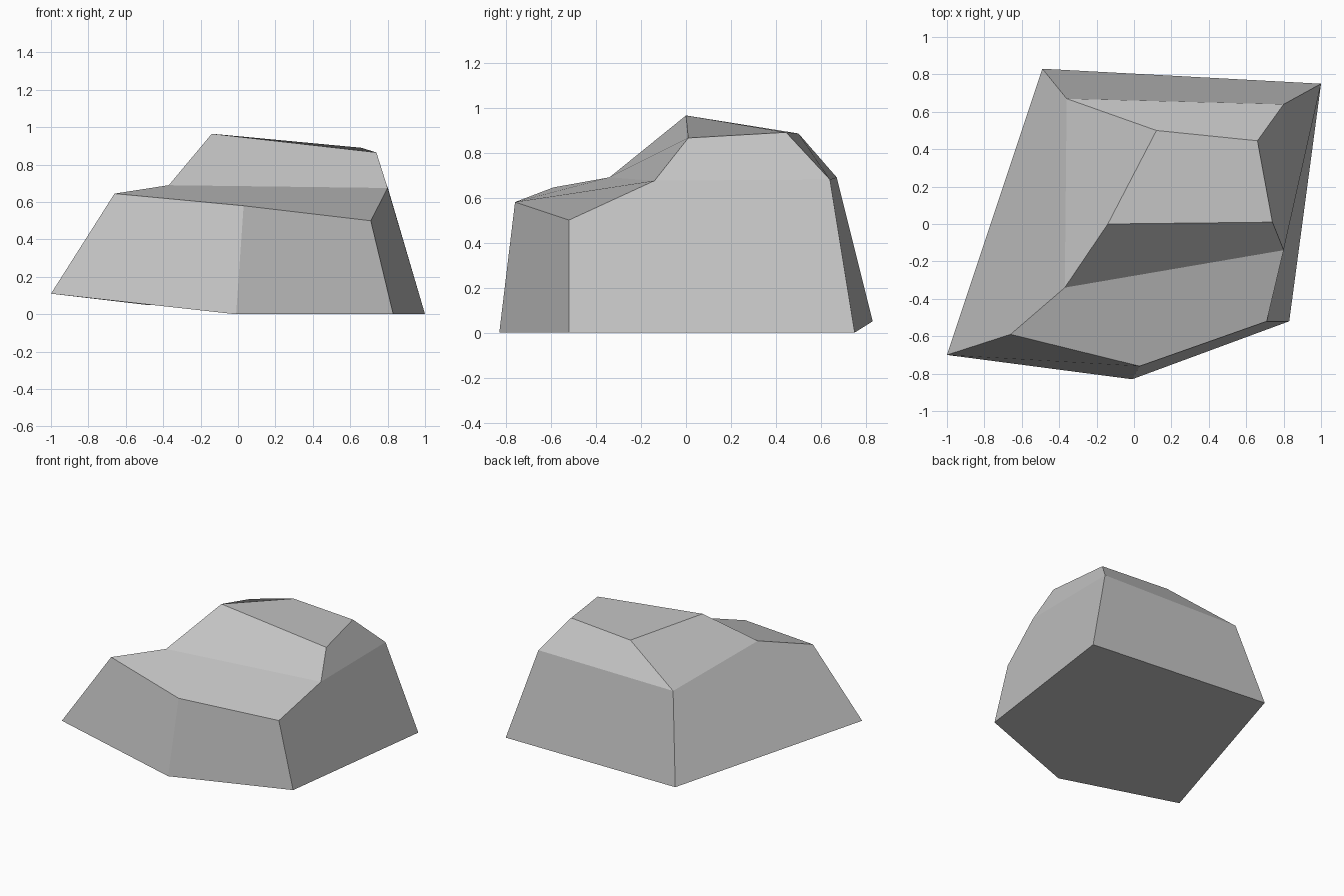
import bpy
import bmesh

cube = bpy.data.objects.get("Cube")
if cube:
    bpy.data.objects.remove(cube, do_unlink=True)

stone = bpy.data.materials.new("stone grey")
stone.use_nodes = True
grey = (0.55, 0.55, 0.55, 1)
stone.diffuse_color = grey
stone.node_tree.nodes["Principled BSDF"].inputs["Base Color"].default_value = grey

bm = bmesh.new()


def ring(*points):
    return [bm.verts.new(p) for p in points]


def skirt(lower, upper):
    """Join two open or closed runs of corners with four-sided faces."""
    for i in range(len(lower) - 1):
        bm.faces.new((lower[i], lower[i + 1], upper[i + 1], upper[i]))


# Ground outline, counter-clockwise from the raised left-front tip
base = ring((-1, -0.70, 0.11), (-0.01, -0.83, 0), (0.83, -0.52, 0),
            (1, 0.75, 0), (-0.49, 0.83, 0.05))
tip, toe, corner, back_right, back_left = base

# Front lip of the ledge
lip = ring((-0.66, -0.59, 0.645), (0.03, -0.76, 0.58), (0.71, -0.52, 0.50))

# Shoulder around the upper block
shoulder = ring((-0.37, -0.34, 0.69), (0.80, -0.14, 0.675),
                (0.80, 0.64, 0.68), (-0.36, 0.67, 0.69))
step_left, step_right, rear_right, rear_left = shoulder

# Sloping crown
crown = ring((-0.14, 0, 0.965), (0.74, 0.01, 0.865),
             (0.66, 0.445, 0.89), (0.12, 0.50, 0.885))

# Flat facets: underside, crown, ledge, lower walls, upper bevels
bm.faces.new(base[::-1])
bm.faces.new(crown)
bm.faces.new(lip + [step_right, step_left])
skirt(base[:3], lip)
skirt([back_right, back_left], [rear_right, rear_left])
bm.faces.new((corner, back_right, rear_right, step_right, lip[2]))
bm.faces.new((back_left, tip, lip[0], step_left, rear_left))
skirt(shoulder + shoulder[:1], crown + crown[:1])
bmesh.ops.recalc_face_normals(bm, faces=bm.faces[:])

mesh = bpy.data.meshes.new("boulder")
bm.to_mesh(mesh)
bm.free()
mesh.materials.append(stone)
boulder = bpy.data.objects.new("boulder", mesh)
bpy.context.collection.objects.link(boulder)
